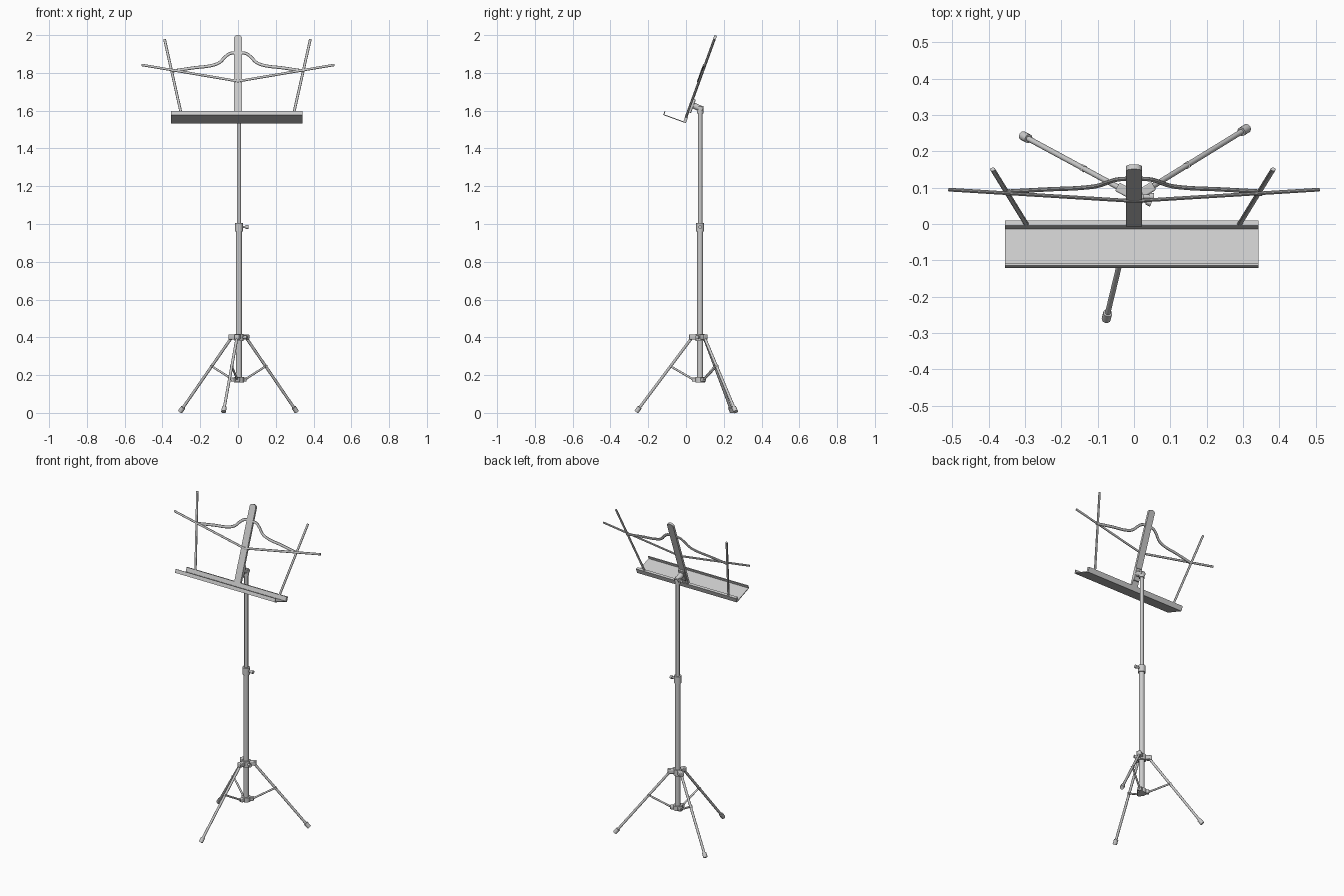
import bpy, bmesh, math
from mathutils import Vector as V

if "Cube" in bpy.data.objects:
    bpy.data.objects.remove(bpy.data.objects["Cube"])

PX, PY = 0.005, 0.075                      # post axis
TILT = math.radians(20)
UP = V((0, math.sin(TILT), math.cos(TILT)))      # up along the desk
OUT = V((0, -math.cos(TILT), math.sin(TILT)))    # out of the desk front
CORNER = V((0, -0.014, 1.538))


def desk(x, s, d=0.0):
    return CORNER + V((x, 0, 0)) + UP * s + OUT * d


def post(x=0.0, y=0.0, z=0.0):
    return V((PX + x, PY + y, z))


def finish(name, bm):
    me = bpy.data.meshes.new(name)
    bm.to_mesh(me)
    bm.free()
    ob = bpy.data.objects.new(name, me)
    bpy.context.collection.objects.link(ob)
    smooth(ob)
    return ob


def smooth(ob):
    bpy.ops.object.select_all(action='DESELECT')
    ob.select_set(True)
    bpy.context.view_layer.objects.active = ob
    bpy.ops.object.shade_smooth_by_angle(angle=math.radians(35))


def rod(name, a, b, r, n=16):
    a, b = V(a), V(b)
    bm = bmesh.new()
    bmesh.ops.create_cone(bm, cap_ends=True, segments=n, radius1=r, radius2=r,
                          depth=(b - a).length)
    rot = (b - a).to_track_quat('Z', 'Y').to_matrix().to_4x4()
    rot.translation = (a + b) / 2
    bm.transform(rot)
    return finish(name, bm)


def prism(name, pts, vec, bevel=0.0):
    bm = bmesh.new()
    f = bm.faces.new([bm.verts.new(p) for p in pts])
    ext = bmesh.ops.extrude_face_region(bm, geom=[f])
    bmesh.ops.translate(bm, vec=vec,
                        verts=[g for g in ext['geom'] if isinstance(g, bmesh.types.BMVert)])
    bmesh.ops.recalc_face_normals(bm, faces=bm.faces)
    ob = finish(name, bm)
    if bevel:
        m = ob.modifiers.new('bevel', 'BEVEL')
        m.width, m.segments = bevel, 2
    return ob


def wire(name, pts, r, d, flat):
    """Rod bent in the desk plane, pressed flat across it."""
    cu = bpy.data.curves.new(name, 'CURVE')
    cu.dimensions = '3D'
    cu.bevel_depth, cu.bevel_resolution = r, 3
    cu.use_fill_caps = True
    cu.resolution_u = 6
    sp = cu.splines.new('BEZIER')
    sp.bezier_points.add(len(pts) - 1)
    for bp, (x, s) in zip(sp.bezier_points, pts):
        bp.co = desk(x, s, d)
        bp.handle_left_type = bp.handle_right_type = 'AUTO'
    ob = bpy.data.objects.new(name, cu)
    bpy.context.collection.objects.link(ob)
    bpy.ops.object.select_all(action='DESELECT')
    ob.select_set(True)
    bpy.context.view_layer.objects.active = ob
    bpy.ops.object.convert(target='MESH')
    ob = bpy.context.view_layer.objects.active
    for v in ob.data.vertices:
        off = (v.co - desk(0, 0, d)).dot(OUT)
        v.co -= OUT * off * (1 - flat)
    smooth(ob)


# Telescopic post and clamp collar
rod('lower_tube', post(z=0.165), post(z=0.98), 0.016, 24)
rod('upper_tube', post(z=0.95), post(z=1.61), 0.0115, 24)
rod('height_collar', post(z=0.96), post(z=1.005), 0.021, 24)
rod('height_screw', post(0.01, z=0.984), post(0.042, z=0.984), 0.006)
rod('height_knob', post(0.036, z=0.984), post(0.05, z=0.984), 0.010)

# Tilting head
rod('head_socket', post(z=1.585), post(z=1.622), 0.017, 24)
rod('head_arm', post(0, 0.013, 1.606), V((PX, 0.026, 1.633)), 0.016, 20)
prism('head_plate', [desk(x, s, -0.009) for x, s in
      ((-0.017, 0.06), (0.022, 0.06), (0.022, 0.135), (-0.017, 0.135))], -OUT * 0.012, 0.003)

# Sheet tray: rear channel, floor and front lip bent from one plate
t, rail, lip = 0.005, 0.031, 0.022
section = ((-0.014, rail), (-0.014, 0), (0.114, 0), (0.114, lip),
           (0.114 - t, lip), (0.114 - t, t), (0.001, t), (0.001, rail))
prism('tray', [desk(-0.355, s, d) for d, s in section], V((0.697, 0, 0)))

# Centre bar with a rounded top
w, top = 0.0215, 0.491
outline = [(-w, 0.028), (w, 0.028)]
for i in range(9):
    a = math.pi * i / 8
    outline.append((w * math.cos(a), top - 0.016 + 0.016 * math.sin(a)))
prism('centre_bar', [desk(x, s, 0.003) for x, s in outline], -OUT * 0.014)

# Page support arms and fingers
for side, n in ((-1, 'left'), (1, 'right')):
    wire(n + '_lower_arm', ((0, 0.231), (side * 0.51, 0.323)), 0.0068, 0.002, 0.7)
    wire(n + '_finger', ((side * 0.293 - 0.003, 0.028), (side * 0.386 - 0.003, 0.470)),
         0.0072, -0.004, 0.7)
    rod(n + '_rivet', desk(side * 0.346, 0.291, -0.009), desk(side * 0.346, 0.291, 0.007), 0.007)
hump = ((0.346, 0.291), (0.24, 0.308), (0.125, 0.326), (0.095, 0.341),
        (0.07, 0.368), (0.045, 0.388), (0.022, 0.393))
wire('upper_hump_arm', [(-x, s) for x, s in hump] + list(reversed(hump)), 0.0085, -0.004, 0.65)

# Tripod hubs
rod('upper_hub', post(z=0.38), post(z=0.418), 0.024, 24)
rod('lower_hub', post(z=0.162), post(z=0.190), 0.026, 24)
rod('hub_screw', post(0, 0, 0.40), post(0.036, -0.015, 0.40), 0.006)
rod('hub_knob', post(0.030, -0.012, 0.40), post(0.043, -0.018, 0.40), 0.010)

# Legs with rubber feet, struts and hub lugs
for i, (fx, fy) in enumerate(((-0.304, 0.242), (0.309, 0.262), (-0.076, -0.26)), 1):
    h = V((fx - PX, fy - PY, 0)).normalized()
    side = V((-h.y, h.x, 0))
    hip = post(z=0.399) + h * 0.044
    foot = V((fx, fy, 0.009))
    d = (foot - hip).normalized()
    rod(f'leg_{i}', hip, foot, 0.0075)
    rod(f'foot_{i}', foot - d * 0.026, foot + d * 0.004, 0.0125)
    knee = hip.lerp(foot, 0.39)
    ankle = post(z=0.176) + h * 0.036
    rod(f'strut_{i}', ankle, knee, 0.0055)
    rod(f'strut_pin_{i}', knee - side * 0.009, knee + side * 0.009, 0.007)
    for name, z, r, hh, ww in (('upper_lug', 0.389, 0.058, 0.027, 0.013),
                               ('lower_lug', 0.165, 0.043, 0.023, 0.012)):
        c = post(z=z)
        prism(f'{name}_{i}', [c + h * 0.012 - side * ww, c + h * r - side * ww,
                              c + h * r + side * ww, c + h * 0.012 + side * ww],
              V((0, 0, hh)), 0.004)
